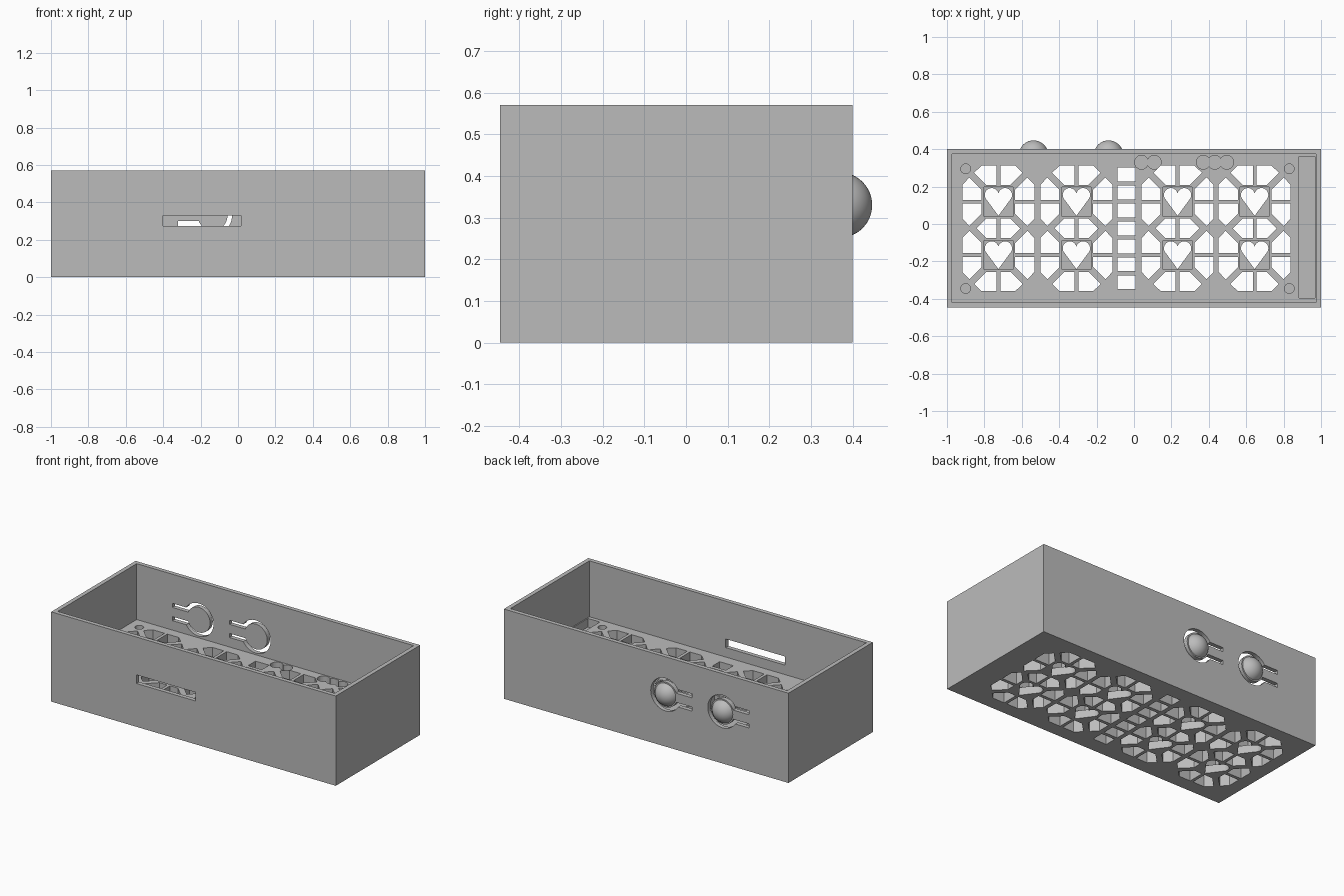
import bpy, bmesh
from math import sin, cos, asin, pi, radians
from mathutils import Matrix

if "Cube" in bpy.data.objects:
    bpy.data.objects.remove(bpy.data.objects["Cube"])

Y0, Y1, H = -0.447, 0.40, 0.57      # box depth range and height
YC = (Y0 + Y1) / 2
WALL, FLOOR = 0.027, 0.215

grey = bpy.data.materials.new("plain grey")
grey.use_nodes = True
grey.diffuse_color = (0.5, 0.5, 0.5, 1)
grey.node_tree.nodes["Principled BSDF"].inputs["Base Color"].default_value = (0.5, 0.5, 0.5, 1)


def to_object(name, bm):
    bmesh.ops.recalc_face_normals(bm, faces=bm.faces)
    mesh = bpy.data.meshes.new(name)
    bm.to_mesh(mesh)
    bm.free()
    mesh.materials.append(grey)
    obj = bpy.data.objects.new(name, mesh)
    bpy.context.collection.objects.link(obj)
    return obj


def prism(bm, outline, lo, hi, along="z"):
    """Extrude a 2D outline between lo and hi along z or y."""
    def place(p, d):
        return (p[0], p[1], d) if along == "z" else (p[0], d, p[1])
    a = [bm.verts.new(place(p, lo)) for p in outline]
    b = [bm.verts.new(place(p, hi)) for p in outline]
    bm.faces.new(a)
    bm.faces.new(b[::-1])
    n = len(a)
    for i in range(n):
        j = (i + 1) % n
        bm.faces.new((a[i], a[j], b[j], b[i]))


def rect(x0, x1, y0, y1):
    return [(x0, y0), (x1, y0), (x1, y1), (x0, y1)]


def arc(cx, cy, r, start, end, n=24):
    return [(cx + r * cos(start + (end - start) * i / n),
             cy + r * sin(start + (end - start) * i / n)) for i in range(n + 1)]


def circle(cx, cy, r):
    return arc(cx, cy, r, 0, 2 * pi, 32)[:-1]


def cut(target, bm):
    """Subtract a cutter mesh from the target and discard the cutter."""
    cutter = to_object("cutter", bm)
    cutter.hide_render = True
    mod = target.modifiers.new("cut", "BOOLEAN")
    mod.operation = "DIFFERENCE"
    mod.solver = "EXACT"
    mod.object = cutter
    bpy.context.view_layer.objects.active = target
    bpy.ops.object.modifier_apply(modifier=mod.name)
    bpy.data.objects.remove(cutter)


# Box with an open top
bm = bmesh.new()
prism(bm, rect(-1, 1, Y0, Y1), 0, H)
box = to_object("box", bm)
bm = bmesh.new()
prism(bm, rect(-1 + WALL, 1 - WALL, Y0 + WALL, Y1 - WALL), FLOOR, H + 0.1)
cut(box, bm)

# Floor lattice: four trapezoid openings round each square, split by thin bars
COLUMNS = (-0.725, -0.308, 0.233, 0.645)
ROW = 0.1425
through = bmesh.new()
pockets = bmesh.new()
hearts = bmesh.new()
side_half = [(.09, .01), (.193, .01), (.193, .09), (.155, .13), (.09, .065)]
end_half = [(y, x) for x, y in side_half]
middle_half = [(.01, -.0525), (.065, -.0525), (.1175, 0), (.065, .0525), (.01, .0525)]
lobe = arc(.036, .036, .037, radians(-30), radians(165))
heart = [(0, -.075)] + lobe + [(-x, y) for x, y in lobe[::-1]]

for cx in COLUMNS:
    for sx in (-1, 1):
        prism(through, [(cx + sx * x, YC + y) for x, y in middle_half], -0.1, H)
        for row in (-1, 1):
            cy = YC + row * ROW
            prism(through, [(cx + sx * x, cy + row * y) for x, y in end_half], -0.1, H)
            for sy in (-1, 1):
                prism(through, [(cx + sx * x, cy + sy * y) for x, y in side_half], -0.1, H)
    for row in (-1, 1):
        cy = YC + row * ROW
        prism(pockets, rect(cx - .078, cx + .078, cy - .078, cy + .078), 0.05, H)
        prism(hearts, [(cx + x, cy + y) for x, y in heart], -0.1, 0.1)

# Centre column of small openings
for i in range(-3, 4):
    y = YC + i * 0.096
    prism(through, rect(-.088, .008, y - .037, y + .037), -0.1, H)

# Blind holes in the corners and the long pocket at the left end
for x in (-0.9, 0.83):
    for y in (-0.345, 0.295):
        prism(pockets, circle(x, y, 0.026), 0.1, H)
prism(pockets, rect(.882, .967, -.396, .361), 0.16, H)

# Overlapping round pockets along the back, cut in alternate passes
passes = [bmesh.new(), bmesh.new()]
for i, x in enumerate((0.04, 0.108, 0.37, 0.432, 0.496)):
    prism(passes[i % 2], circle(x, 0.33, 0.037), 0.1, H)

# Front slot
slot = bmesh.new()
prism(slot, rect(-.40, .015, .275, .33), Y0 - 0.1, Y0 + 0.1, "y")

# Spring button gaps: a ring left open towards two straight slots
BUTTONS = (-0.537, -0.136)
BZ, R_OUT, R_IN, A_OUT, A_IN, REACH = 0.33, 0.104, 0.08, 0.055, 0.029, 0.185
gaps = bmesh.new()
for bx in BUTTONS:
    to = pi - asin(A_OUT / R_OUT)
    ti = pi - asin(A_IN / R_IN)
    outline = ([(bx - REACH, BZ + A_OUT)] + arc(bx, BZ, R_OUT, to, -to, 40)
               + [(bx - REACH, BZ - A_OUT), (bx - REACH, BZ - A_IN)]
               + arc(bx, BZ, R_IN, -ti, ti, 40) + [(bx - REACH, BZ + A_IN)])
    prism(gaps, outline, Y1 - 0.1, Y1 + 0.1, "y")

for cutter in (through, pockets, hearts, *passes, slot, gaps):
    cut(box, cutter)

# Domed button caps on the back
for name, bx in zip(("right_button", "left_button"), BUTTONS):
    bm = bmesh.new()
    bmesh.ops.create_uvsphere(bm, u_segments=40, v_segments=24, radius=0.0785,
                              matrix=Matrix.Translation((bx, 0.3685, BZ)) @ Matrix.Rotation(pi / 2, 4, "X"))
    geom = bm.verts[:] + bm.edges[:] + bm.faces[:]
    res = bmesh.ops.bisect_plane(bm, geom=geom, plane_co=(0, 0.39, 0),
                                 plane_no=(0, 1, 0), clear_inner=True)
    rim = [e for e in res["geom_cut"] if isinstance(e, bmesh.types.BMEdge)]
    bmesh.ops.holes_fill(bm, edges=rim, sides=0)
    cap = to_object(name, bm)
    bpy.ops.object.select_all(action="DESELECT")
    cap.select_set(True)
    bpy.context.view_layer.objects.active = cap
    bpy.ops.object.shade_smooth_by_angle(angle=radians(30))
